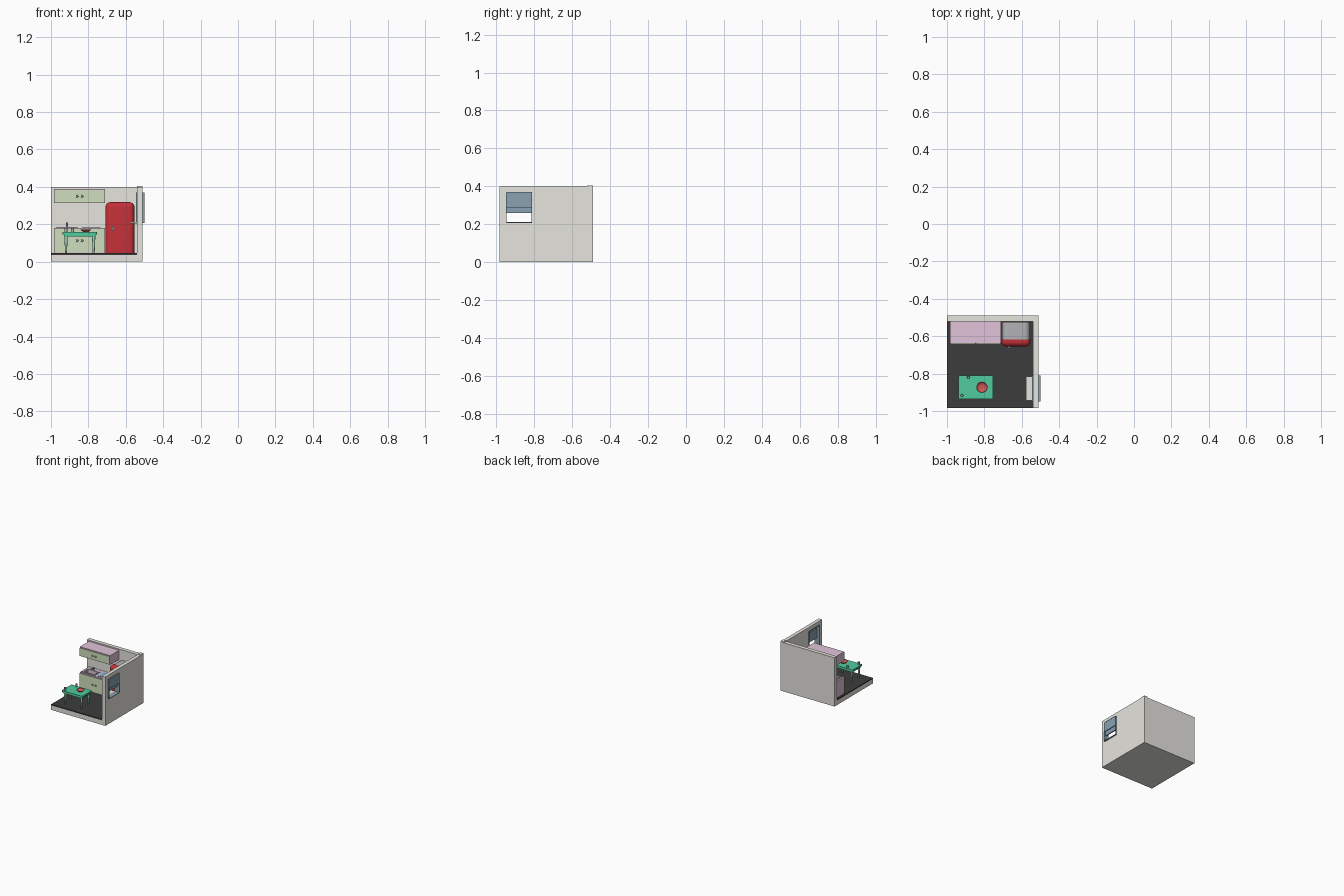
import bpy, bmesh, math
from mathutils import Vector

if "Cube" in bpy.data.objects:
    bpy.data.objects.remove(bpy.data.objects["Cube"])

MATS = {}

def paint(ob, name):
    colours = dict(wall=(.80, .78, .73), floor=(.045, .045, .045), pink=(.75, .55, .70),
                   green=(.63, .74, .52), red=(.55, .03, .04), teal=(.08, .60, .35),
                   leg=(.35, .68, .48), blue=(.25, .36, .44), aqua=(.20, .45, .65),
                   metal=(.45, .45, .47), bowl=(.65, .10, .10))
    if name not in MATS:
        MATS[name] = bpy.data.materials.new(name)
        MATS[name].diffuse_color = (*colours[name], 1)
    ob.data.materials.append(MATS[name])

def finish(bm, name, mat, smooth=False):
    bmesh.ops.recalc_face_normals(bm, faces=bm.faces)
    me = bpy.data.meshes.new(name)
    bm.to_mesh(me)
    bm.free()
    ob = bpy.data.objects.new(name, me)
    bpy.context.collection.objects.link(ob)
    paint(ob, mat)
    if smooth:
        bpy.ops.object.select_all(action='DESELECT')
        ob.select_set(True)
        bpy.context.view_layer.objects.active = ob
        bpy.ops.object.shade_smooth_by_angle(angle=math.radians(40))
    return ob

def box(name, x, y, z, mat, bevels=()):
    """Box from ranges; bevels = (radius, segments, edge test on midpoint in -1..1)."""
    bm = bmesh.new()
    bmesh.ops.create_cube(bm, size=2)
    picked = [([e for e in bm.edges if test((e.verts[0].co + e.verts[1].co) / 2)], r, s)
              for r, s, test in bevels]
    for v in bm.verts:
        v.co = Vector([(a + b) / 2 + c * (b - a) / 2 for c, (a, b) in zip(v.co, (x, y, z))])
    for edges, r, s in picked:
        bmesh.ops.bevel(bm, geom=edges, offset=r, segments=s, profile=.5, affect='EDGES')
    return finish(bm, name, mat, bool(bevels))

def lathe(name, profile, loc, mat, sides=16, axis='Z'):
    """Turn (radius, height) points about the upright axis, or about -y."""
    bm = bmesh.new()
    rings = []
    for r, h in profile:
        ring = []
        for i in range(sides):
            a = 2 * math.pi * i / sides
            p = Vector((r * math.cos(a), r * math.sin(a), h))
            if axis == 'Y':
                p = Vector((p.x, -p.z, p.y))
            ring.append(bm.verts.new(p + Vector(loc)))
        rings.append(ring)
    for a, b in zip(rings, rings[1:]):
        for i in range(sides):
            j = (i + 1) % sides
            bm.faces.new((a[i], a[j], b[j], b[i]))
    bm.faces.new(rings[0])
    bm.faces.new(rings[-1])
    return finish(bm, name, mat, True)

def cut(ob, x, y, z):
    cutter = box("cutter", x, y, z, "wall")
    cutter.hide_render = True
    m = ob.modifiers.new("cut", 'BOOLEAN')
    m.operation, m.object, m.solver = 'DIFFERENCE', cutter, 'EXACT'
    bpy.context.view_layer.objects.active = ob
    bpy.ops.object.modifier_apply(modifier=m.name)
    bpy.data.objects.remove(cutter)

# Room shell
Y0, Y1 = -.983, -.489
WX, WY = (-.541, -.511), (-.521, Y1)
box("base", (-1, -.541), (Y0, -.521), (0, .037), "wall")
box("floor", (-1, -.541), (Y0, -.521), (.037, .046), "floor")
box("back_wall", (-1, -.541), WY, (0, .398), "wall")
box("corner_post", WX, WY, (0, .405), "wall")
side = box("right_wall", WX, (Y0, -.521), (0, .4), "wall")
WIN_Y, WIN_Z = (-.947, -.813), (.21, .367)
cut(side, (-.6, -.45), WIN_Y, WIN_Z)

# Window frame, sashes and inner sill
for i, y in enumerate(WIN_Y):
    box(f"window_jamb_{i}", (-.545, -.501), (y - .002, y + .002), WIN_Z, "blue")
for i, z in enumerate(WIN_Z):
    box(f"window_rail_{i}", (-.545, -.501), WIN_Y, (z - .002, z + .002), "blue")
box("upper_sash", (-.508, -.502), WIN_Y, (.289, .367), "blue")
box("lower_sash", (-.524, -.515), WIN_Y, (.26, .34), "blue")
box("window_sill", (-.578, -.541), (-.943, -.815), (.204, .212), "wall")

# Cabinets: carcass, two doors and two knobs each
CX, CM = (-.984, -.71), -.847
def cabinet(name, z0, z1, knob_z):
    body = box(name, CX, (-.636, -.521), (z0, z1), "pink")
    for side_name, x0, x1, kx in (("left", CX[0] + .003, CM - .001, CM - .0135),
                                  ("right", CM + .001, CX[1] - .003, CM + .0135)):
        box(f"{name}_{side_name}_door", (x0, x1), (-.642, -.636), (z0 + .004, z1 - .006), "green")
        lathe(f"{name}_{side_name}_knob", [(.003, 0), (.003, .004), (.007, .006), (.006, .01)],
              (kx, -.642, knob_z), "metal", 12, 'Y')
    return body

cabinet("upper_cabinet", .313, .388, .349)
lower = cabinet("lower_cabinet", .046, .181, .113)

# Sink with rim and tap, and hob plate
cut(lower, (-.96, -.868), (-.616, -.566), (.15, .2))
rim = box("sink_rim", (-.97, -.858), (-.626, -.55), (.181, .185), "metal")
cut(rim, (-.96, -.868), (-.616, -.566), (.15, .2))
lathe("tap_post", [(.007, 0), (.005, .005), (.005, .026)], (-.914, -.557, .183), "metal", 12)
box("tap_spout", (-.918, -.91), (-.592, -.552), (.202, .209), "metal")
box("hob_plate", (-.835, -.735), (-.62, -.54), (.181, .184), "aqua")

# Fridge: grey body, rounded red door, handle
top_sides = lambda c: c.z > .5 and abs(c.x) > .5
box("fridge_body", (-.706, -.557), (-.618, -.523), (.046, .314), "metal", [(.028, 6, top_sides)])
door_edges = lambda c: c.z > -.5 and (c.y < -.5 or abs(c.x) > .5) and (c.z > .5 or c.y < -.5) \
    and not (c.y > .5)
box("fridge_door", (-.709, -.554), (-.655, -.618), (.046, .318), "red", [(.026, 6, door_edges)])
box("fridge_handle", (-.674, -.664), (-.665, -.653), (.165, .19), "metal")

# Table: rounded top, apron and four tapered legs
upright = lambda c: abs(c.z) < .5
box("table_top", (-.938, -.753), (-.936, -.81), (.145, .158), "teal", [(.008, 3, upright)])
box("table_apron", (-.93, -.761), (-.928, -.818), (.134, .145), "teal")
for sx in (-1, 1):
    for sy in (-1, 1):
        lathe(f"table_leg_{sx}_{sy}", [(.005, .046), (.009, .134)],
              (-.8455 + sx * .074, -.873 + sy * .045, 0), "leg", 12)

# Tableware
lathe("bowl", [(.012, 0), (.02, .005), (.03, .015), (.027, .015), (.018, .007), (.01, .006)],
      (-.813, -.873, .158), "bowl", 24)
for i, (x, y) in enumerate(((-.885, -.82), (-.92, -.917))):
    lathe(f"cup_{i}", [(.007, 0), (.009, .022), (.0075, .022), (.006, .003)],
          (x, y, .158), "metal", 14)

for m in bpy.data.materials:
    if m.users and not m.is_grease_pencil:
        m.use_nodes = True
        m.node_tree.nodes["Principled BSDF"].inputs["Base Color"].default_value = m.diffuse_color
